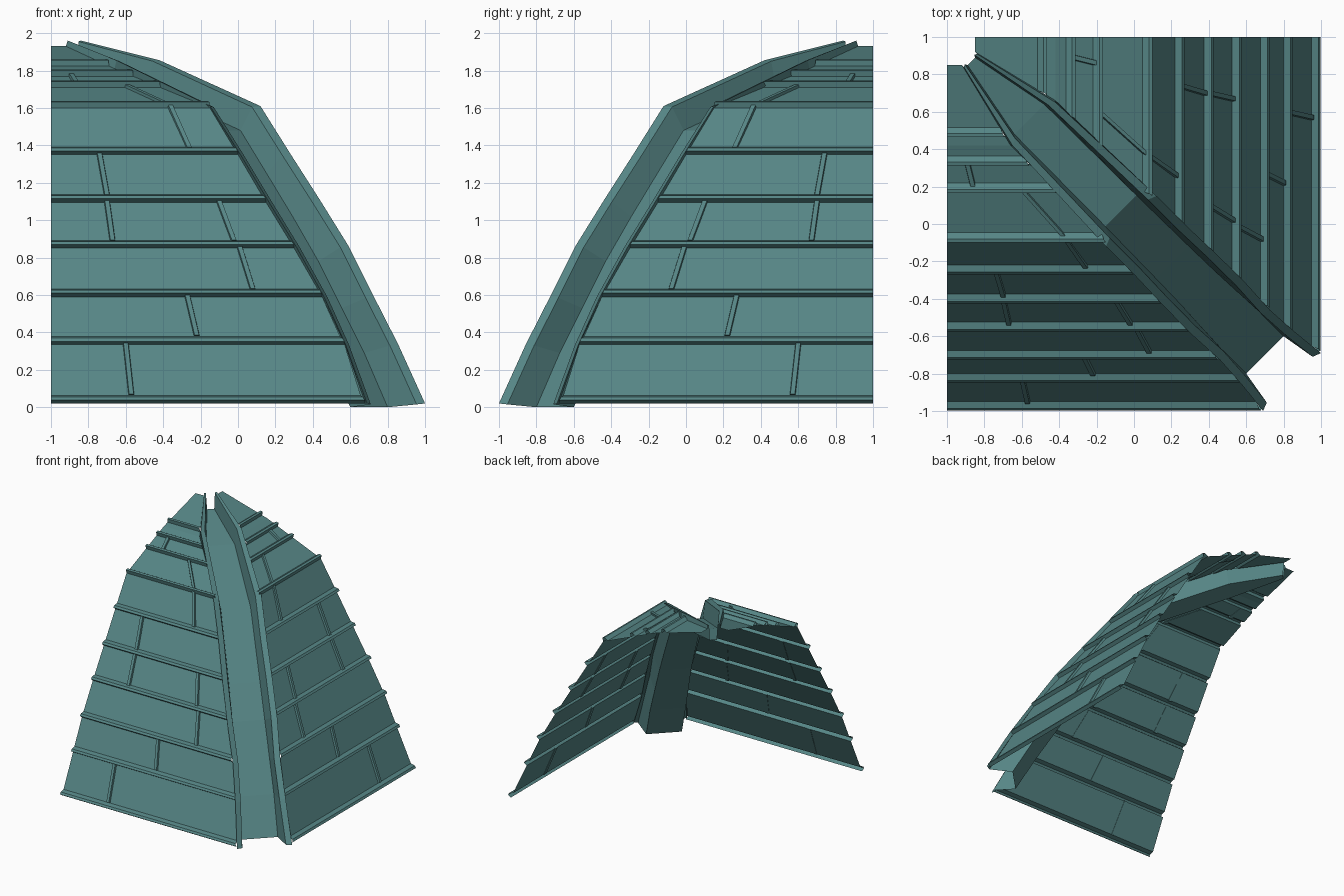
import bpy
from mathutils import Vector

cube = bpy.data.objects.get("Cube")
if cube:
    bpy.data.objects.remove(cube, do_unlink=True)

teal = bpy.data.materials.new("weathered_teal")
teal.use_nodes = True
teal.diffuse_color = (0.093, 0.238, 0.238, 1)
teal.node_tree.nodes["Principled BSDF"].inputs["Base Color"].default_value = teal.diffuse_color

# Board slope stations from eave to apex: y, z, x of the edge beside the rib
SLOPE = [(-0.97, 0.02, 0.68), (-0.82, 0.335, 0.57), (-0.70, 0.59, 0.45), (-0.55, 0.85, 0.30),
         (-0.40, 1.095, 0.15), (-0.245, 1.35, 0.0), (-0.09, 1.60, -0.15),
         (0.42, 1.81, -0.66), (0.85, 1.93, -0.92)]
# Rib crest: y, z, x, width
CREST = [(-1.0, 0.02, 0.69, 0.05), (-0.857, 0.335, 0.575, 0.05), (-0.727, 0.59, 0.46, 0.05),
         (-0.592, 0.86, 0.31, 0.05), (-0.44, 1.105, 0.16, 0.05), (-0.28, 1.355, 0.01, 0.05),
         (-0.12, 1.61, -0.15, 0.05), (0.42, 1.855, -0.65, 0.04), (0.84, 1.96, -0.91, 0.015)]
# Gutter floor: position along the diagonal, z, half width
GUTTER = [(0.70, 0.0, 0.10), (0.575, 0.29, 0.10), (0.46, 0.53, 0.095), (0.34, 0.78, 0.09),
          (0.205, 1.02, 0.087), (0.068, 1.25, 0.085), (-0.07, 1.48, 0.083),
          (-0.56, 1.71, 0.08), (-0.87, 1.82, 0.02)]
BATTENS = [-0.97, -0.82, -0.70, -0.55, -0.40, -0.245, -0.09, 0.175, 0.32, 0.47]
# Board joints: y and x at the lower end, y and x at the upper end
JOINTS = [(-0.95, -0.57, -0.82, -0.60), (-0.80, -0.22, -0.70, -0.27), (-0.68, 0.08, -0.55, 0.01),
          (-0.53, -0.02, -0.40, -0.10), (-0.53, -0.67, -0.40, -0.70), (-0.38, -0.70, -0.245, -0.74),
          (-0.225, -0.26, -0.09, -0.36), (-0.07, -0.37, 0.175, -0.59), (0.20, -0.86, 0.32, -0.89)]


def on_slope(y):
    """Board point (0, y, z), edge x, up-slope tangent and outward normal at y."""
    for a, b in zip(SLOPE, SLOPE[1:]):
        if y < b[0] or b is SLOPE[-1]:
            f = (y - a[0]) / (b[0] - a[0])
            t = Vector((0, b[0] - a[0], b[1] - a[1])).normalized()
            return (Vector((0, y, a[1] + f * (b[1] - a[1]))), a[2] + f * (b[2] - a[2]),
                    t, Vector((0, -t.z, t.y)))


def make(name, verts, faces, mirrored):
    if mirrored:
        verts = [(-v[1], -v[0], v[2]) for v in verts]
        faces = [f[::-1] for f in faces]
    mesh = bpy.data.meshes.new(name)
    mesh.from_pydata([tuple(v) for v in verts], [], faces)
    mesh.materials.append(teal)
    ob = bpy.data.objects.new(name, mesh)
    bpy.context.collection.objects.link(ob)


def strip(name, rows, mirrored):
    n = len(rows[0])
    faces = [(r * n + c, r * n + c + 1, (r + 1) * n + c + 1, (r + 1) * n + c)
             for r in range(len(rows) - 1) for c in range(n - 1)]
    make(name, [p for row in rows for p in row], faces, mirrored)


def panel_rows():
    rows = []
    for y in sorted(set(BATTENS + [s[0] for s in SLOPE])):
        p, edge, t, n = on_slope(y)
        steps = [(0, 0)]
        if y in BATTENS:
            steps += [(0.032, 0.004), (0.03, 0.024), (0, 0.048)]
        for out, up in steps:
            q = p + n * out + t * up
            rows.append([(-1, q.y, q.z), (edge - up * 0.5, q.y, q.z)])
    return rows


def rib_rows():
    rows = []
    for (y, z, e), (cy, cz, cx, w), (s, gz, h) in zip(SLOPE, CREST, GUTTER):
        rows.append([(e, y, z), (cx, cy, cz), (cx + w * 0.4, cy + w * 0.9, cz - 0.005),
                     (s - h, -s - h, gz), (s, -s, gz)])
    return rows


def joint(name, y0, x0, y1, x1, mirrored):
    verts = []
    for y, x in ((y0, x0), (y1, x1)):
        p, _, t, n = on_slope(y + 0.001)
        for dx, out in ((-0.016, -0.004), (-0.012, 0.016), (0.012, 0.016), (0.016, -0.004)):
            verts.append(p + n * out + Vector((x + dx, 0, 0)))
    faces = [(i, (i + 1) % 4, 4 + (i + 1) % 4, 4 + i) for i in range(4)]
    make(name, verts, faces + [(3, 2, 1, 0), (4, 5, 6, 7)], mirrored)


# Both roof faces, mirrored across the corner diagonal
for side, flip in (("front", False), ("left", True)):
    strip(side + "_roof_panel", panel_rows(), flip)
    strip(side + "_hip_rib_and_gutter", rib_rows(), flip)
    for i, j in enumerate(JOINTS):
        joint(f"{side}_board_joint_{i + 1}", *j, flip)
